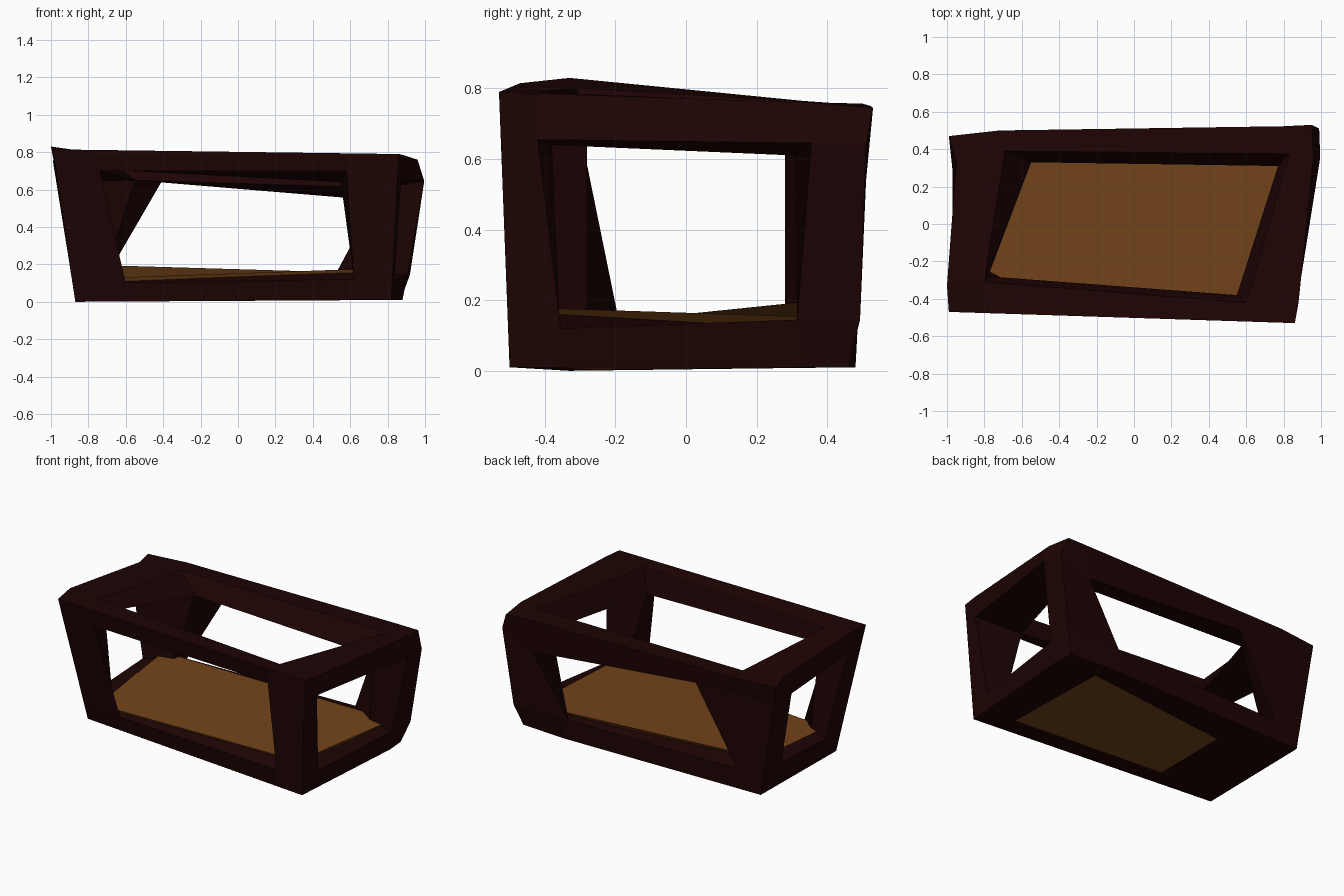
import bpy
import bmesh
from mathutils import Vector
from mathutils.geometry import intersect_line_plane

default_cube = bpy.data.objects.get("Cube")
if default_cube:
    bpy.data.objects.remove(default_cube, do_unlink=True)


def make_material(name, color):
    material = bpy.data.materials.new(name)
    material.use_nodes = True
    material.diffuse_color = color
    shader = material.node_tree.nodes["Principled BSDF"]
    shader.inputs["Base Color"].default_value = color
    shader.inputs["Roughness"].default_value = 1
    return material


def finish_object(name, mesh_builder, material):
    bmesh.ops.recalc_face_normals(mesh_builder, faces=mesh_builder.faces)
    mesh = bpy.data.meshes.new(name)
    mesh_builder.to_mesh(mesh)
    mesh_builder.free()
    mesh.materials.append(material)
    obj = bpy.data.objects.new(name, mesh)
    bpy.context.collection.objects.link(obj)
    return obj


dark_wood = make_material("dark_wood", (0.013, 0.001, 0.001, 1))
tan_wood = make_material("tan_wood", (0.170, 0.057, 0.010, 1))

# Corners go round each level: left front, right front, right back, left back
ROUND = [(0, 0), (1, 0), (1, 1), (0, 1)]


def corner_table(lower, upper):
    table = {}
    for level, ring in enumerate((lower, upper)):
        for (i, j), point in zip(ROUND, ring):
            table[i, j, level] = Vector(point)
    return table


# Outer crooked box and inner cavity
outer = corner_table(
    [(-.87, -.33, 0), (.82, -.5, .01), (.89, .485, .01), (-.87, .46, .01)],
    [(-.99, -.47, .815), (.86, -.53, .79), (1.05, .53, .75), (-.99, .47, .755)])
inner = corner_table(
    [(-.72, -.28, .12), (.69, -.36, .172), (.71, .37, .145), (-.7, .33, .19)],
    [(-.78, -.28, .71), (.55, -.38, .64), (.77, .31, .61), (-.55, .33, .65)])

# Worn spots: a corner, or a point on the edge leaving it along an axis
worn = {
    (1, 1, 0): (.87, .46, .01),
    (1, 1, 1): (.95, .53, .745),
    ((1, 1, 1), 2): (.99, .51, .64),
    ((1, 1, 1), 1): (.96, .36, .76),
    ((0, 0, 1), 1): (-1, -.33, .83),
    ((0, 1, 1), 1): (-.95, .33, .765),
    ((0, 1, 1), 0): (-.72, .5, .757),
}

# Opening on each side, keyed by axis and sign, in the two other axes
openings = {
    (1, 0): [(-.6, .1), (.62, .12), (.58, .7), (-.74, .7)],
    (1, 1): [(-.7, .14), (.52, .145), (.77, .54), (-.41, .64)],
    (0, 1): [(-.355, .12), (.315, .145), (.355, .645), (-.42, .655)],
    (0, 0): [(-.19, .14), (.28, .16), (.28, .64), (-.3, .68)],
    (2, 1): [(-.8, -.31), (.6, -.42), (.83, .375), (-.69, .39)],
    (2, 0): [(-.43, -.26), (.62, -.35), (.6, .36), (-.43, .25)],
}


def insert_axis(pair, axis, value):
    values = list(pair)
    values.insert(axis, value)
    return tuple(values)


def opening_points(axis, keys, pairs):
    """Drop the opening corners onto the side's surface."""
    points = {}
    for k, pair in enumerate(pairs):
        here, before, after = (outer[keys[(k + d) % 4]] for d in (0, -1, 1))
        normal = (before - here).cross(after - here)
        start = Vector(insert_axis(pair, axis, 0))
        along = Vector(insert_axis((0, 0), axis, 1))
        points[keys[k]] = intersect_line_plane(start, start + along, here, normal)
    return points


side_keys = {side: [insert_axis(pair, side[0], side[1]) for pair in ROUND]
             for side in openings}
rims = {side: opening_points(side[0], side_keys[side], pairs)
        for side, pairs in openings.items()}


def edge_point(key, axis):
    """Point on an outer edge, level with the openings beside it."""
    if (key, axis) in worn:
        return Vector(worn[key, axis])
    far = list(key)
    far[axis] = 1 - key[axis]
    here, there = outer[key], outer[tuple(far)]
    beside = [rims[b, key[b]][key][axis] for b in range(3) if b != axis]
    t = (sum(beside) / 2 - here[axis]) / (there[axis] - here[axis])
    return here.lerp(there, t)


# Frame: corner patches, beam faces and sloping reveals on every side
bm = bmesh.new()
corner_verts = {key: bm.verts.new(worn.get(key, point))
                for key, point in outer.items()}
inner_verts = {key: bm.verts.new(point) for key, point in inner.items()}
edge_verts = {(key, axis): bm.verts.new(edge_point(key, axis))
              for key in outer for axis in range(3)}
for side, keys in side_keys.items():
    rim = {key: bm.verts.new(point) for key, point in rims[side].items()}
    first, second = [axis for axis in range(3) if axis != side[0]]
    for k in range(4):
        a, b = keys[k], keys[(k + 1) % 4]
        run = first if a[first] != b[first] else second
        bm.faces.new((corner_verts[a], edge_verts[a, first],
                      rim[a], edge_verts[a, second]))
        bm.faces.new((edge_verts[a, run], edge_verts[b, run], rim[b], rim[a]))
        bm.faces.new((rim[a], rim[b], inner_verts[b], inner_verts[a]))
finish_object("crooked_frame", bm, dark_wood)

# Floor: slab that fills the bottom opening and laps over the lower beams
floor_upper = [(-.78, -.35, .125), (.73, -.41, .178),
               (.82, .44, .15), (-.8, .36, .198)]
bm = bmesh.new()
bottom = [bm.verts.new(rims[2, 0][key]) for key in side_keys[2, 0]]
top = [bm.verts.new(point) for point in floor_upper]
bm.faces.new(bottom[::-1])
bm.faces.new(top)
for k in range(4):
    n = (k + 1) % 4
    bm.faces.new((bottom[k], bottom[n], top[n], top[k]))
finish_object("floor_panel", bm, tan_wood)
